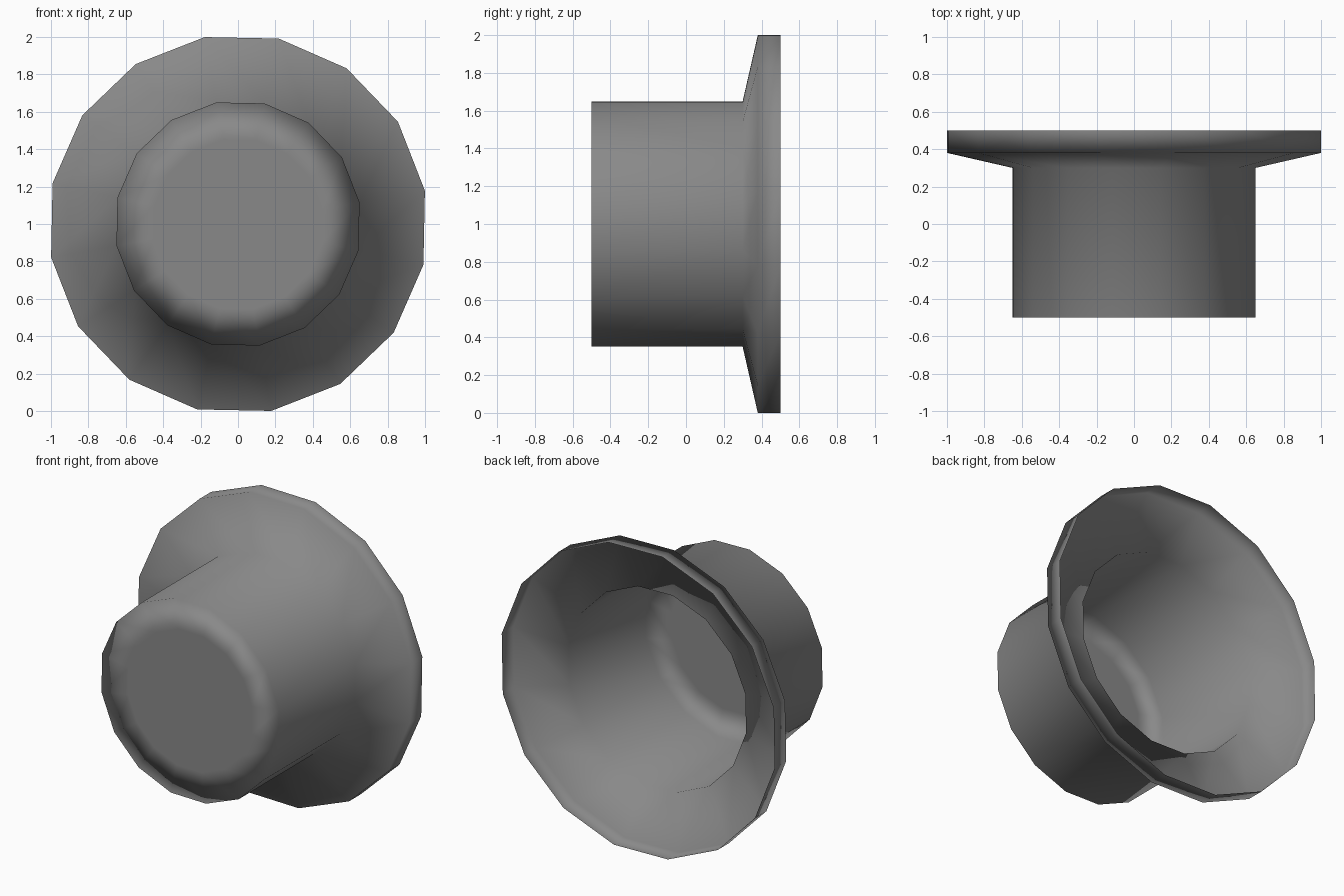
import bpy
import bmesh
from math import cos, sin, pi, radians

cube = bpy.data.objects.get("Cube")
if cube:
    bpy.data.objects.remove(cube, do_unlink=True)

SIDES = 16
TWIST = radians(10.1)
CENTRE_Z = 1.0

# Profile as (radius, y): cap inset, closed end, tube, flared collar, rim lip
PROFILE = [(0.46, -0.5), (0.66, -0.5), (0.66, 0.3), (1.015, 0.38), (1.015, 0.5)]


def make_material(name, value):
    mat = bpy.data.materials.new(name)
    mat.use_nodes = True
    colour = (value, value, value, 1.0)
    mat.diffuse_color = colour
    mat.node_tree.nodes["Principled BSDF"].inputs["Base Color"].default_value = colour
    return mat


def add_ring(bm, radius, y):
    angles = [TWIST + 2 * pi * k / SIDES for k in range(SIDES)]
    return [bm.verts.new((radius * cos(a), y, CENTRE_Z + radius * sin(a))) for a in angles]


# Flanged cup: a single thin shell, open at the back
bm = bmesh.new()
rings = [add_ring(bm, r, y) for r, y in PROFILE]
bm.faces.new(rings[0])
for inner, outer in zip(rings, rings[1:]):
    for k in range(SIDES):
        n = (k + 1) % SIDES
        bm.faces.new((inner[k], outer[k], outer[n], inner[n]))
for face in bm.faces:
    face.smooth = True

mesh = bpy.data.meshes.new("flanged_cup")
bm.to_mesh(mesh)
bm.free()
mesh.materials.append(make_material("mid grey", 0.25))
cup = bpy.data.objects.new("flanged_cup", mesh)
bpy.context.collection.objects.link(cup)

# Large faces dominate the soft shading
weighted = cup.modifiers.new("soft_shading", 'WEIGHTED_NORMAL')
weighted.mode = 'FACE_AREA'
